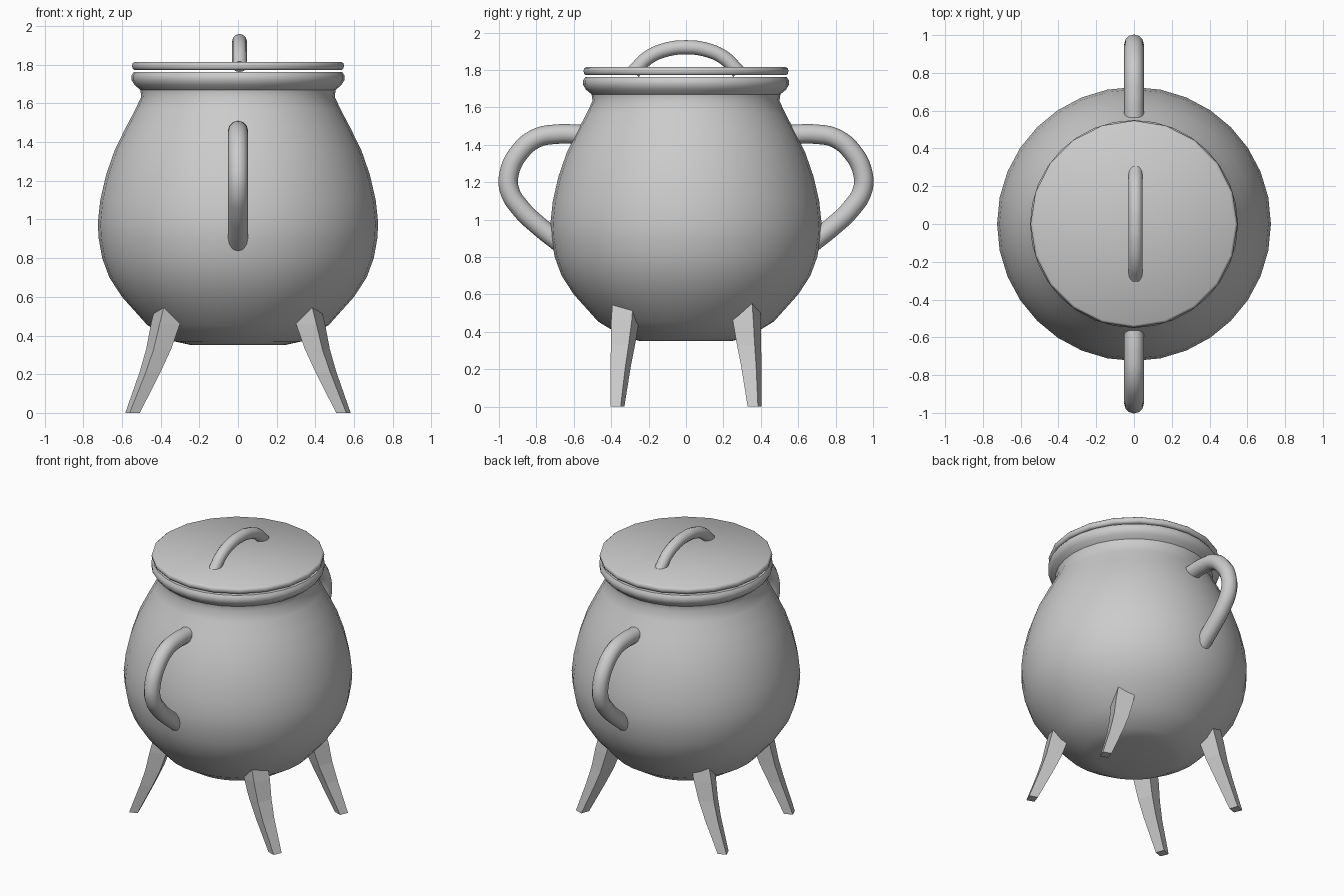
import bpy
import bmesh
from math import cos, sin, tau, radians

if "Cube" in bpy.data.objects:
    bpy.data.objects.remove(bpy.data.objects["Cube"])


def finish(name, bm, smooth=True):
    bmesh.ops.recalc_face_normals(bm, faces=bm.faces)
    me = bpy.data.meshes.new(name)
    bm.to_mesh(me)
    bm.free()
    ob = bpy.data.objects.new(name, me)
    bpy.context.collection.objects.link(ob)
    select(ob)
    if smooth:
        bpy.ops.object.shade_smooth_by_angle(angle=radians(40))
    return ob


def select(ob):
    bpy.ops.object.select_all(action='DESELECT')
    bpy.context.view_layer.objects.active = ob
    ob.select_set(True)


def loft(name, rings, smooth=True):
    """Skin a list of equal-length rings and cap both ends."""
    bm = bmesh.new()
    loops = [[bm.verts.new(p) for p in ring] for ring in rings]
    n = len(loops[0])
    for a, b in zip(loops, loops[1:]):
        for i in range(n):
            j = (i + 1) % n
            bm.faces.new((a[i], a[j], b[j], b[i]))
    bm.faces.new(loops[0])
    bm.faces.new(loops[-1])
    return finish(name, bm, smooth)


def lathe(name, profile, sides):
    return loft(name, [[(r * cos(tau * i / sides), r * sin(tau * i / sides), z)
                        for i in range(sides)] for r, z in profile])


def tube(name, points, radius):
    """Round bar along a smooth path."""
    cu = bpy.data.curves.new(name, 'CURVE')
    cu.dimensions = '3D'
    cu.bevel_depth = radius
    cu.bevel_resolution = 4
    cu.resolution_u = 6
    cu.use_fill_caps = True
    sp = cu.splines.new('BEZIER')
    sp.bezier_points.add(len(points) - 1)
    for bp, p in zip(sp.bezier_points, points):
        bp.co = p
        bp.handle_left_type = bp.handle_right_type = 'AUTO'
    ob = bpy.data.objects.new(name, cu)
    bpy.context.collection.objects.link(ob)
    select(ob)
    bpy.ops.object.convert(target='MESH')
    bpy.ops.object.shade_smooth_by_angle(angle=radians(40))


# Pot with flared rim
lathe("pot_body", [
    (0.24, 0.35), (0.33, 0.37), (0.47, 0.455), (0.60, 0.60), (0.665, 0.70),
    (0.702, 0.80), (0.72, 0.90), (0.725, 0.98), (0.712, 1.10), (0.682, 1.23),
    (0.637, 1.36), (0.58, 1.475), (0.53, 1.57), (0.50, 1.635), (0.505, 1.67),
    (0.535, 1.695), (0.55, 1.72), (0.55, 1.745), (0.538, 1.763),
    (0.50, 1.763), (0.46, 1.72)], 32)

# Lid disc with rounded edge
lathe("lid", [(0.535, 1.772), (0.545, 1.78), (0.548, 1.795),
              (0.545, 1.807), (0.535, 1.815)], 20)

# Lid handle arch
tube("lid_handle", [(0.008, y, z) for y, z in [
    (-0.28, 1.79), (-0.2, 1.868), (-0.1, 1.91), (0, 1.921),
    (0.1, 1.91), (0.2, 1.868), (0.28, 1.79)]], 0.038)

# Side handles
side = [(0.56, 1.455), (0.69, 1.457), (0.80, 1.435), (0.89, 1.36), (0.945, 1.25),
        (0.943, 1.155), (0.88, 1.055), (0.78, 0.96), (0.66, 0.865)]
for name, s in (("front_handle", -1), ("back_handle", 1)):
    tube(name, [(0, s * y, z) for y, z in side], 0.052)

# Four splayed, tapered square legs
section = [(-0.075, -0.04), (0.03, -0.075), (0.075, 0.035), (-0.035, 0.075)]
stations = [(0.34, 0.315, 0.60, 1.0), (0.375, 0.325, 0.46, 1.0),
            (0.41, 0.337, 0.33, 0.86), (0.455, 0.35, 0.21, 0.72),
            (0.545, 0.367, 0.0, 0.5)]
for xname, sx in (("left", -1), ("right", 1)):
    for yname, sy in (("front", -1), ("back", 1)):
        loft(f"{yname}_{xname}_leg", [
            [(sx * (cx + k * dx), sy * cy + k * dy, z) for dx, dy in section]
            for cx, cy, z, k in stations], smooth=False)
